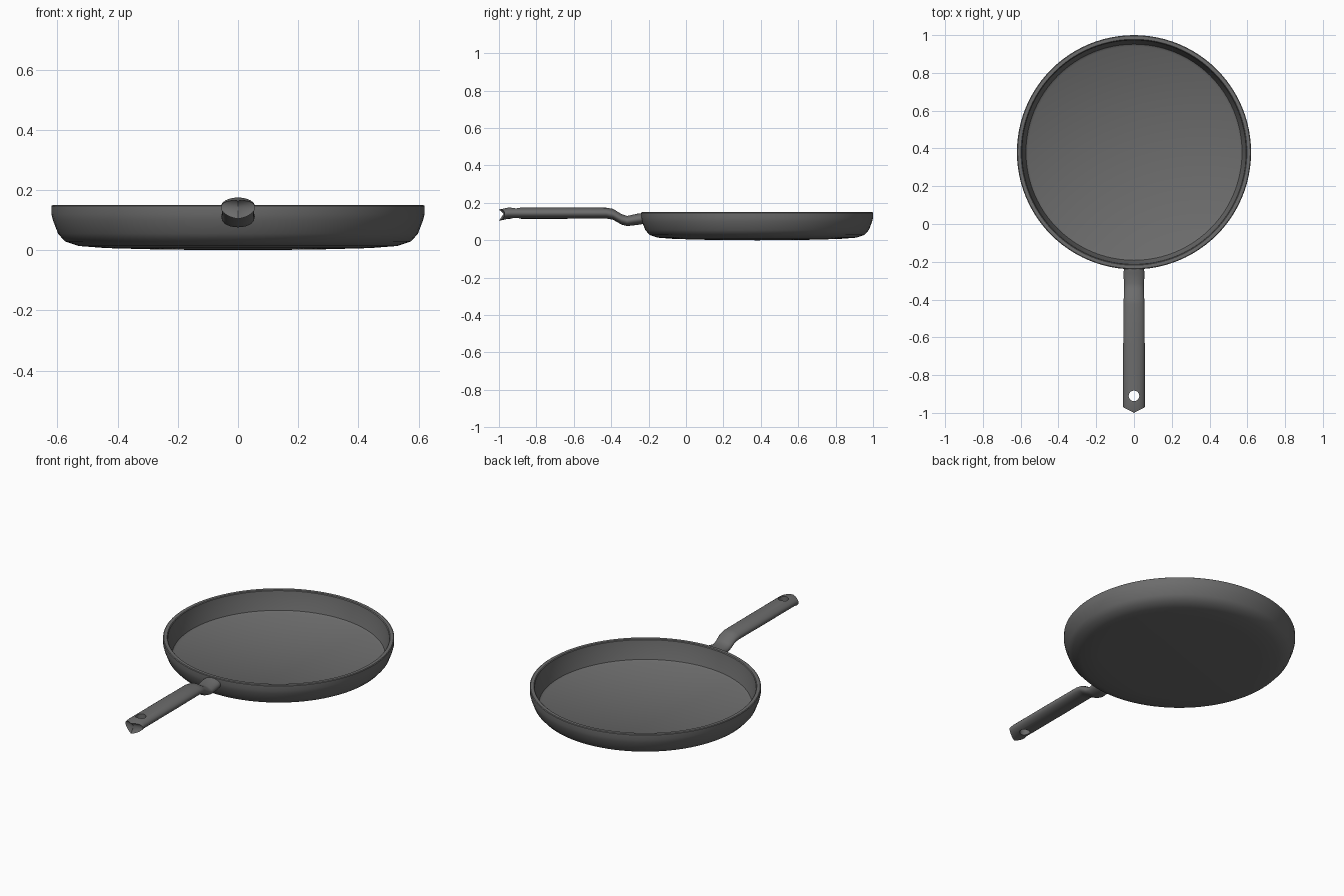
import bpy, bmesh, math

if "Cube" in bpy.data.objects:
    bpy.data.objects.remove(bpy.data.objects["Cube"])

iron = bpy.data.materials.new("dark_grey_iron")
iron.diffuse_color = (0.15, 0.15, 0.15, 1)
iron.use_nodes = True
iron.node_tree.nodes["Principled BSDF"].inputs["Base Color"].default_value = iron.diffuse_color


def make_object(name, bm, angle=35):
    bmesh.ops.recalc_face_normals(bm, faces=bm.faces)
    mesh = bpy.data.meshes.new(name)
    bm.to_mesh(mesh)
    bm.free()
    mesh.materials.append(iron)
    ob = bpy.data.objects.new(name, mesh)
    bpy.context.collection.objects.link(ob)
    bpy.ops.object.select_all(action='DESELECT')
    ob.select_set(True)
    bpy.context.view_layer.objects.active = ob
    bpy.ops.object.shade_smooth_by_angle(angle=math.radians(angle))
    return ob


def bridge(bm, a, b):
    n = len(a)
    for i in range(n):
        bm.faces.new((a[i], a[(i + 1) % n], b[(i + 1) % n], b[i]))


def fan(bm, ring, centre):
    c = bm.verts.new(centre)
    for i in range(len(ring)):
        bm.faces.new((ring[i], ring[(i + 1) % len(ring)], c))


# Pan body: outer and inner profile (radius, height) spun about its centre
CY, SEG = 0.38, 96
profile = [(0.25, 0.002), (0.44, 0.007), (0.53, 0.014), (0.575, 0.029),
           (0.598, 0.055), (0.615, 0.10), (0.62, 0.12), (0.62, 0.147),
           (0.616, 0.15), (0.598, 0.15), (0.594, 0.146), (0.588, 0.10),
           (0.572, 0.04), (0.56, 0.032)]
bm = bmesh.new()
rings = [[bm.verts.new((r * math.cos(2 * math.pi * i / SEG),
                        CY + r * math.sin(2 * math.pi * i / SEG), z))
          for i in range(SEG)] for r, z in profile]
for a, b in zip(rings, rings[1:]):
    bridge(bm, a, b)
fan(bm, rings[0], (0, CY, 0))
fan(bm, rings[-1], (0, CY, 0.03))
make_object("pan_body", bm)

# Handle: oval sections (y, half width, centre height, half height)
sections = [(-0.222, 0.05, 0.117, 0.029), (-0.26, 0.056, 0.112, 0.03),
            (-0.315, 0.053, 0.103, 0.027), (-0.345, 0.052, 0.112, 0.028),
            (-0.39, 0.054, 0.139, 0.029), (-0.425, 0.056, 0.145, 0.029),
            (-0.65, 0.057, 0.145, 0.03), (-0.95, 0.057, 0.145, 0.03)]
N = 24
bm = bmesh.new()
rings = []
for y, w, zc, h in sections + [(-0.97, 0.057, 0.142, 0.03)]:
    tip = y == -0.97
    ring = []
    for i in range(N):
        c, s = math.cos(2 * math.pi * i / N), math.sin(2 * math.pi * i / N)
        point = (1 - abs(c)) if tip else 0      # pointed, drooping tip
        ring.append(bm.verts.new((w * c, y - 0.03 * point,
                                  zc + h * s - 0.008 * point)))
    rings.append(ring)
for a, b in zip(rings, rings[1:]):
    bridge(bm, a, b)
fan(bm, rings[0], (0, -0.222, 0.117))
fan(bm, rings[-1], (0, -0.975, 0.142))
handle = make_object("handle", bm)

# Hanging hole
bpy.ops.mesh.primitive_cylinder_add(vertices=32, radius=0.028, depth=0.3,
                                    location=(0, -0.91, 0.145))
cutter = bpy.context.object
cutter.name = "hole_cutter"
cutter.hide_render = True
cutter.data.materials.append(iron)
mod = handle.modifiers.new("hanging_hole", 'BOOLEAN')
mod.operation = 'DIFFERENCE'
mod.solver = 'EXACT'
mod.object = cutter
bpy.ops.object.select_all(action='DESELECT')
handle.select_set(True)
bpy.context.view_layer.objects.active = handle
# Cut before the shading modifier, if there is one
bpy.ops.object.modifier_move_to_index(modifier=mod.name, index=0)
bpy.ops.object.modifier_apply(modifier=mod.name)
bpy.data.objects.remove(cutter)
bpy.ops.object.shade_smooth_by_angle(angle=math.radians(35))
